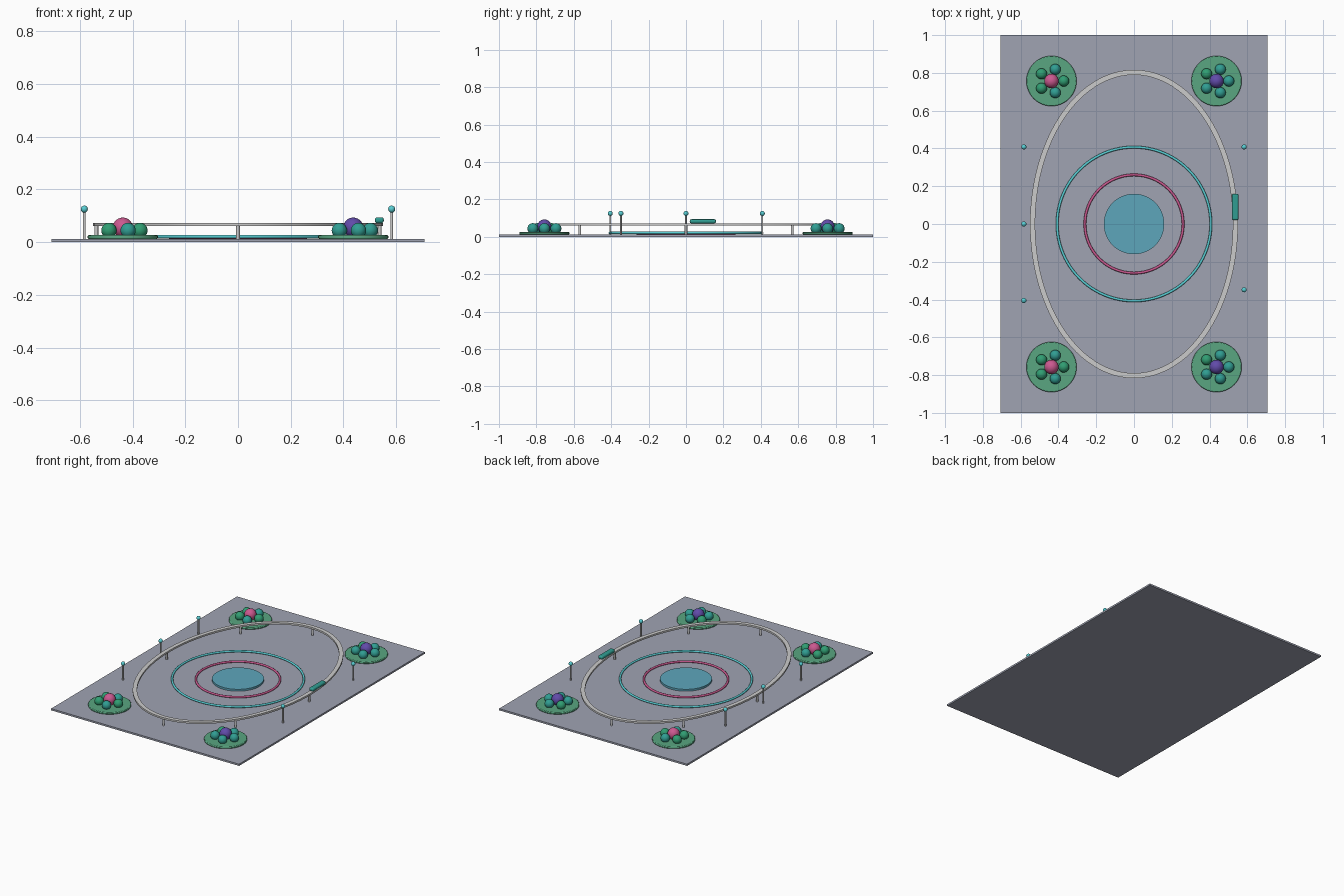
import bpy, bmesh
from math import sin, cos, pi, radians

if "Cube" in bpy.data.objects:
    bpy.data.objects.remove(bpy.data.objects["Cube"])

def mat(name, r, g, b):
    m = bpy.data.materials.new(name)
    m.diffuse_color = (r, g, b, 1)
    m.use_nodes = True
    m.node_tree.nodes["Principled BSDF"].inputs["Base Color"].default_value = m.diffuse_color
    return m

STONE = mat("stone", 0.35, 0.37, 0.45)
WATER = mat("water", 0.11, 0.38, 0.50)
CYAN = mat("cyan", 0.10, 0.62, 0.66)
PINK = mat("pink", 0.60, 0.10, 0.28)
PURPLE = mat("purple", 0.12, 0.07, 0.40)
LAWN = mat("lawn", 0.10, 0.38, 0.22)
GREEN = mat("green", 0.03, 0.34, 0.17)
TEAL = mat("teal", 0.03, 0.34, 0.29)
G = 0.012  # top of the ground slab

def finish(name, m=None, smooth=True):
    o = bpy.context.object
    o.name = name
    if m:
        o.data.materials.append(m)
    if smooth:
        bpy.ops.object.shade_smooth_by_angle(angle=radians(40))
    return o

def cyl(name, x, y, z0, z1, r, m=None, n=16):
    bpy.ops.mesh.primitive_cylinder_add(vertices=n, radius=r, depth=z1 - z0,
                                        location=(x, y, (z0 + z1) / 2))
    return finish(name, m)

def ball(name, x, y, z, r, m, n=24):
    bpy.ops.mesh.primitive_uv_sphere_add(segments=n, ring_count=n // 2, radius=r, location=(x, y, z))
    return finish(name, m)

def ring(name, r, t, z, m):
    bpy.ops.mesh.primitive_torus_add(major_radius=r, minor_radius=t, major_segments=96,
                                     minor_segments=10, location=(0, 0, z))
    return finish(name, m)

def box(name, loc, dims, m, bevel=0):
    bpy.ops.mesh.primitive_cube_add(size=1, location=loc)
    o = bpy.context.object
    o.scale = dims
    bpy.ops.object.transform_apply(location=False, rotation=False, scale=True)
    if bevel:
        b = o.modifiers.new("bevel", 'BEVEL')
        b.width, b.segments = bevel, 4
    return finish(name, m, bool(bevel))

# ground slab
box("ground_slab", (0, 0, G / 2), (1.416, 2, G), STONE)

# central pool and floor rings
cyl("central_pool", 0, 0, G, 0.025, 0.16, WATER, 64)
ring("outer_ring", 0.407, 0.007, 0.021, CYAN)
ring("inner_ring", 0.260, 0.007, 0.019, PINK)

# elevated oval track, rectangular section swept round an ellipse
RX, RY, W = 0.537, 0.803, 0.0135
bm = bmesh.new()
N = 96
loops = []
for i in range(N):
    a = 2 * pi * i / N
    nx, ny = cos(a) / RX, sin(a) / RY
    k = W / (nx * nx + ny * ny) ** 0.5
    loops.append([bm.verts.new((RX * cos(a) + s * k * nx, RY * sin(a) + s * k * ny, z))
                  for s, z in ((-1, 0.06), (1, 0.06), (1, 0.072), (-1, 0.072))])
for i in range(N):
    p, q = loops[i], loops[(i + 1) % N]
    for j in range(4):
        bm.faces.new((p[j], q[j], q[(j + 1) % 4], p[(j + 1) % 4]))
bmesh.ops.recalc_face_normals(bm, faces=bm.faces)
me = bpy.data.meshes.new("oval_track")
bm.to_mesh(me)
bm.free()
track = bpy.data.objects.new("oval_track", me)
bpy.context.collection.objects.link(track)
bpy.ops.object.select_all(action='DESELECT')
track.select_set(True)
bpy.context.view_layer.objects.active = track
finish("oval_track")

# track supports
for i in range(8):
    a = i * pi / 4
    cyl(f"track_support_{i}", RX * cos(a), RY * sin(a), G, 0.061, 0.007)

# tram car on the track
box("tram_car", (0.536, 0.09, 0.083), (0.034, 0.14, 0.022), TEAL, 0.009)

# lamps
for i, (x, y) in enumerate([(-0.583, 0.408), (-0.583, 0), (-0.583, -0.405),
                            (0.583, 0.408), (0.583, -0.348)]):
    cyl(f"lamp_pole_{i}", x, y, G, 0.12, 0.005, None, 12)
    ball(f"lamp_globe_{i}", x, y, 0.125, 0.0135, CYAN, 16)

# corner planters with shrubs
for sx in (-1, 1):
    for sy in (-1, 1):
        x, y = sx * 0.437, sy * 0.757
        tag = ("left" if sx < 0 else "right") + ("_front" if sy < 0 else "_back")
        bed = cyl("planter_bed_" + tag, x, y, G, 0.026, 0.133, LAWN, 48)
        b = bed.modifiers.new("bevel", 'BEVEL')
        b.width, b.segments, b.limit_method = 0.004, 2, 'ANGLE'
        ball("flower_dome_" + tag, x, y, 0.055, 0.038, PINK if sx < 0 else PURPLE)
        for i in range(5):
            a = 2 * pi * i / 5
            m = TEAL if (i in (1, 4)) or (sx > 0 and i in (0, 3)) else GREEN
            ball(f"shrub_{tag}_{i}", x + 0.065 * cos(a), y + 0.065 * sin(a), 0.044, 0.029, m)
